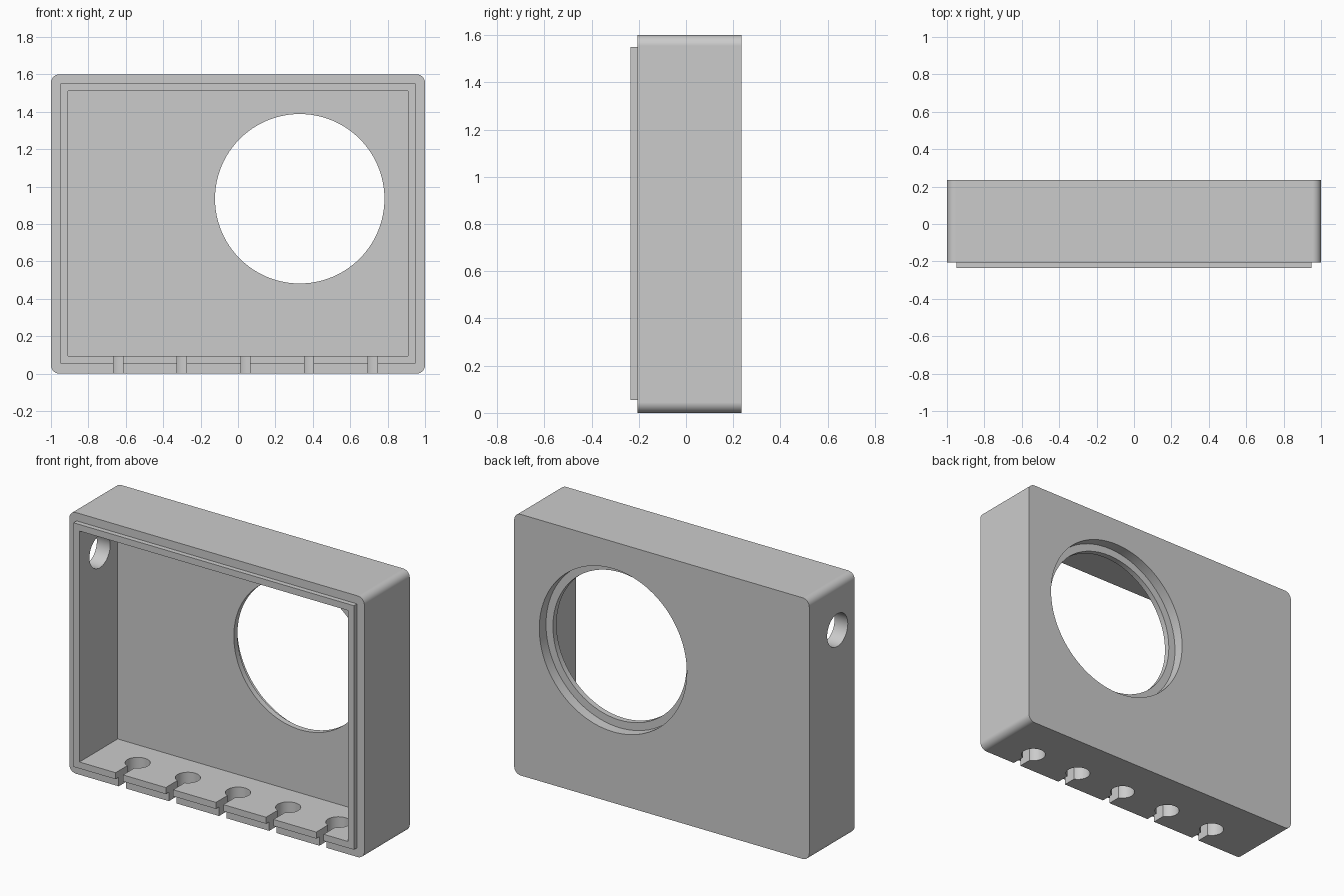
import bpy, bmesh
from math import sin, cos, pi, asin, radians

cube = bpy.data.objects.get("Cube")
if cube:
    bpy.data.objects.remove(cube, do_unlink=True)

grey = bpy.data.materials.new("plain grey")
grey.use_nodes = True
GREY = (0.6, 0.6, 0.6, 1)
grey.diffuse_color = GREY
grey.node_tree.nodes["Principled BSDF"].inputs["Base Color"].default_value = GREY

PLACE = {"x": lambda u, v, t: (t, u, v),
         "y": lambda u, v, t: (u, t, v),
         "z": lambda u, v, t: (u, v, t)}


def prism(name, outline, axis, start, end):
    """Extrude a flat outline along an axis."""
    bm = bmesh.new()
    put = PLACE[axis]
    base = bm.faces.new([bm.verts.new(put(u, v, start)) for u, v in outline])
    top = bmesh.ops.extrude_face_region(bm, geom=[base])["geom"]
    move = put(0, 0, end - start)
    bmesh.ops.translate(bm, vec=move, verts=[g for g in top if isinstance(g, bmesh.types.BMVert)])
    bmesh.ops.recalc_face_normals(bm, faces=bm.faces)
    mesh = bpy.data.meshes.new(name)
    bm.to_mesh(mesh)
    bm.free()
    mesh.materials.append(grey)
    obj = bpy.data.objects.new(name, mesh)
    bpy.context.collection.objects.link(obj)
    return obj


def arc(cu, cv, r, a0, a1, n):
    return [(cu + r * cos(a0 + (a1 - a0) * i / n), cv + r * sin(a0 + (a1 - a0) * i / n))
            for i in range(n + 1)]


def circle(cu, cv, r, n=96):
    return arc(cu, cv, r, 0, 2 * pi, n)[:-1]


def rect(u0, u1, v0, v1):
    return [(u0, v0), (u1, v0), (u1, v1), (u0, v1)]


def rounded(u0, u1, v0, v1, r):
    centres = [(u1 - r, v1 - r), (u0 + r, v1 - r), (u0 + r, v0 + r), (u1 - r, v0 + r)]
    return [p for i, (u, v) in enumerate(centres)
            for p in arc(u, v, r, i * pi / 2, (i + 1) * pi / 2, 10)]


def keyhole(x, y, r, half, front):
    """Round hole with a straight slot running out to the front."""
    a = asin(half / r)
    return arc(x, y, r, -pi / 2 + a, 1.5 * pi - a, 48) + [(x - half, front), (x + half, front)]


def combine(target, tool, operation):
    mod = target.modifiers.new(tool.name, "BOOLEAN")
    mod.object, mod.operation, mod.solver = tool, operation, "EXACT"
    bpy.context.view_layer.objects.active = target
    bpy.ops.object.modifier_apply(modifier=mod.name)
    bpy.data.objects.remove(tool, do_unlink=True)


# Rounded box with a raised front lip
case = prism("case", rounded(-1, 1, 0, 1.6, 0.045), "y", -0.205, 0.235)
combine(case, prism("lip", rect(-0.95, 0.95, 0.055, 1.55), "y", -0.235, -0.1), "UNION")

# Open cavity
combine(case, prism("cavity", rect(-0.91, 0.91, 0.095, 1.51), "y", -0.4, 0.135), "DIFFERENCE")

# Large opening with a wider recess on the back
combine(case, prism("opening", circle(0.33, 0.935, 0.453), "y", 0, 0.4), "DIFFERENCE")
combine(case, prism("recess", circle(0.33, 0.935, 0.5), "y", 0.17, 0.4), "DIFFERENCE")

# Round hole in one side wall
combine(case, prism("side_hole", circle(-0.038, 1.31, 0.1, 48), "x", -1.2, -0.7), "DIFFERENCE")

# Row of keyhole slots in the floor
for i in range(5):
    slot = prism("slot", keyhole(-0.64 + 0.34 * i, -0.057, 0.07, 0.025, -0.4), "z", -0.1, 0.2)
    combine(case, slot, "DIFFERENCE")

# Smooth curves, crisp edges
bpy.ops.object.select_all(action="DESELECT")
case.select_set(True)
bpy.context.view_layer.objects.active = case
bpy.ops.object.shade_smooth_by_angle(angle=radians(30))
weighted = case.modifiers.new("flat_faces", "WEIGHTED_NORMAL")
weighted.keep_sharp = True
